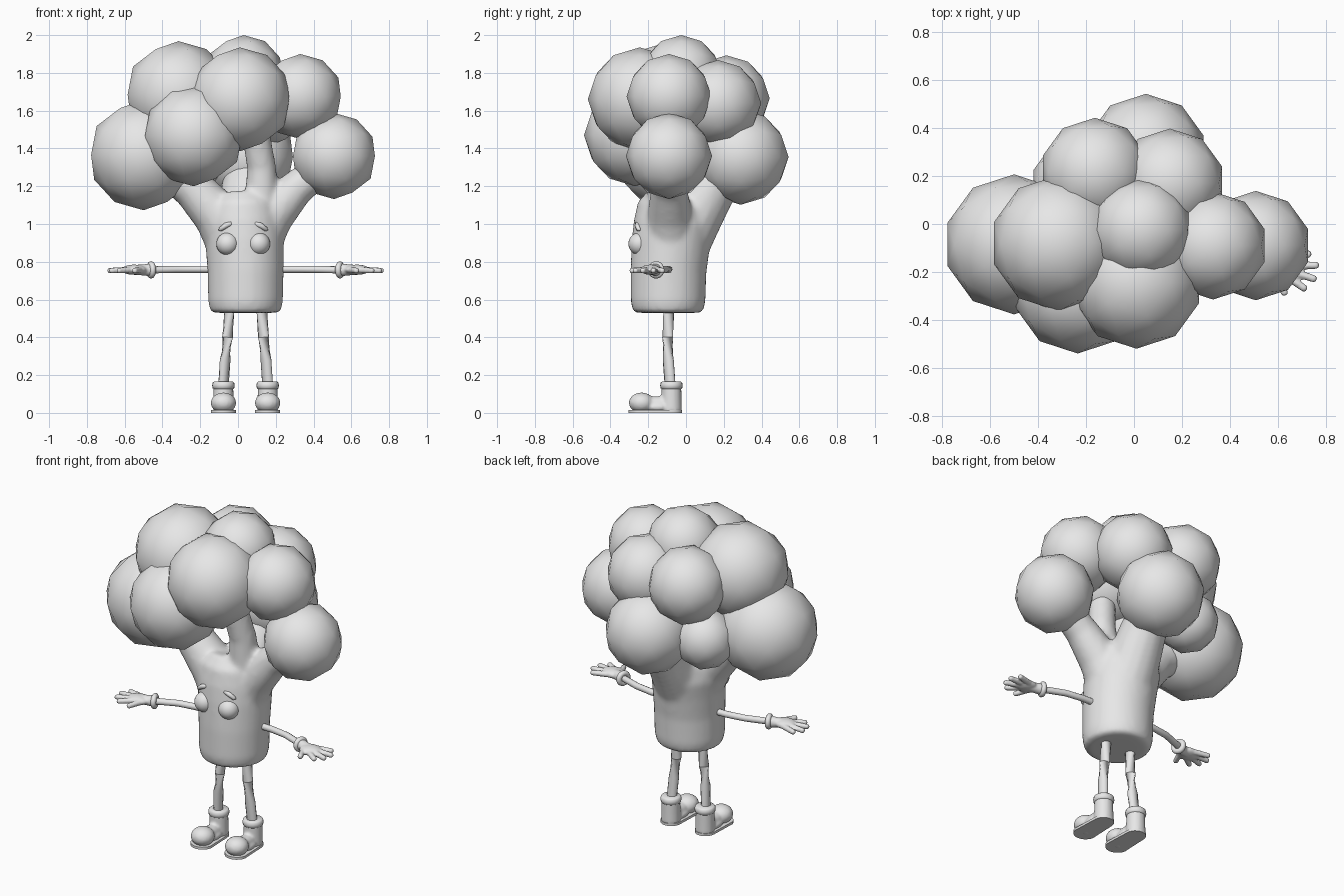
import bpy, bmesh, math
from mathutils import Vector, Matrix

if "Cube" in bpy.data.objects:
    bpy.data.objects.remove(bpy.data.objects["Cube"])

CX = 0.04  # symmetry line of the body, arms and legs
grey = bpy.data.materials.new("plain grey")
grey.diffuse_color = (0.8, 0.8, 0.8, 1)
grey.use_nodes = True
grey.node_tree.nodes["Principled BSDF"].inputs["Base Color"].default_value = grey.diffuse_color


def finish(bm, name, angle=180):
    bmesh.ops.recalc_face_normals(bm, faces=bm.faces)
    me = bpy.data.meshes.new(name)
    bm.to_mesh(me)
    bm.free()
    me.materials.append(grey)
    ob = bpy.data.objects.new(name, me)
    bpy.context.collection.objects.link(ob)
    bpy.ops.object.select_all(action='DESELECT')
    ob.select_set(True)
    bpy.context.view_layer.objects.active = ob
    bpy.ops.object.shade_smooth_by_angle(angle=math.radians(angle))
    return ob


def tube(bm, path, radii, n=16):
    """Capped round tube through the path points."""
    pts = [Vector(p) for p in path]
    rings = []
    for i, p in enumerate(pts):
        t = pts[min(i + 1, len(pts) - 1)] - pts[max(i - 1, 0)]
        rot = Vector((0, 0, 1)).rotation_difference(t.normalized())
        rings.append([bm.verts.new(p + rot @ Vector((radii[i] * math.cos(a), radii[i] * math.sin(a), 0)))
                      for a in (2 * math.pi * k / n for k in range(n))])
    for a, b in zip(rings, rings[1:]):
        for k in range(n):
            bm.faces.new((a[k], a[(k + 1) % n], b[(k + 1) % n], b[k]))
    bm.faces.new(rings[0][::-1])
    bm.faces.new(rings[-1])


def ball(bm, c, s, rot=Matrix(), u=20, v=12):
    m = Matrix.Translation(c) @ rot @ Matrix.Diagonal((*s, 1))
    bmesh.ops.create_uvsphere(bm, u_segments=u, v_segments=v, radius=1, matrix=m)


def melt(ob, voxel, steps):
    """Fuse overlapping pieces into one soft skin."""
    m = ob.modifiers.new("fuse", 'REMESH')
    m.mode, m.voxel_size, m.use_smooth_shade = 'VOXEL', voxel, True
    s = ob.modifiers.new("soften", 'SMOOTH')
    s.factor, s.iterations = 0.5, steps


# Crown florets: x, y, z, radius
florets = [(-.50, -.085, 1.365, .292), (-.235, -.27, 1.47, .27), (-.315, -.08, 1.685, .283),
           (.01, -.245, 1.66, .275), (.03, -.025, 1.785, .215), (.33, -.09, 1.675, .225),
           (.508, -.09, 1.36, .228), (.05, .29, 1.355, .253), (.15, .17, 1.64, .228),
           (-.163, .215, 1.665, .228), (-.25, .17, 1.34, .178)]
for i, (x, y, z, r) in enumerate(florets):
    bm = bmesh.new()
    bmesh.ops.create_icosphere(bm, subdivisions=2, radius=r, matrix=Matrix.Translation((x, y, z)))
    finish(bm, f"floret_{i + 1}")

# Trunk with four limbs
bm = bmesh.new()
tube(bm, [(CX, -.095, .53), (CX, -.095, .545), (CX, -.095, .59), (CX, -.093, .75), (.035, -.08, .9),
          (.03, -.065, 1.0), (.03, -.06, 1.1), (.03, -.05, 1.15)],
     [.178, .188, .198, .201, .208, .212, .195, .15], 32)
limbs = [([(-.03, -.08, .9), (-.11, -.09, 1.05), (-.24, -.09, 1.19), (-.42, -.085, 1.33)], [.14, .13, .11, .10]),
         ([(.10, -.08, .9), (.18, -.085, 1.05), (.31, -.09, 1.19), (.46, -.09, 1.31)], [.13, .12, .095, .085]),
         ([(.12, -.11, 1.0), (.125, -.115, 1.15), (.125, -.13, 1.3), (.09, -.17, 1.5)], [.10, .09, .077, .075]),
         ([(.04, -.03, .9), (.04, .05, 1.05), (.045, .13, 1.18), (.05, .23, 1.32)], [.16, .15, .135, .12])]
for path, radii in limbs:
    tube(bm, path, radii)
melt(finish(bm, "trunk"), .016, 6)

for side, tag in ((-1, "left"), (1, "right")):
    def P(dx, y, z):
        return Vector((CX + side * dx, y, z))

    # Eye
    bm = bmesh.new()
    ball(bm, (.0275 + side * .0825, -.245, .895), (.06,) * 3, u=24, v=16)
    finish(bm, tag + "_eye")

    # Brow, higher towards the middle
    bm = bmesh.new()
    tube(bm, [(.0275 + side * d, y, z) for d, y, z in
              ((.128, -.242, .968), (.12, -.25, .972), (.092, -.257, .992), (.064, -.258, 1.002), (.055, -.255, 1.0))],
         [.004, .012, .015, .012, .004], 10)
    finish(bm, tag + "_brow")

    # Arm
    bm = bmesh.new()
    tube(bm, [P(.15, -.09, .76), P(.26, -.093, .76), P(.37, -.11, .76), P(.5, -.158, .757)], [.019] * 4, 12)
    finish(bm, tag + "_arm", 60)

    # Cuff ring
    bm = bmesh.new()
    axis = Vector((side, -.35, 0)).normalized()
    q = Vector((0, 0, 1)).rotation_difference(axis)
    rows = []
    for k in range(20):
        a = 2 * math.pi * k / 20
        rows.append([bm.verts.new(P(.5, -.158, .757) + q @ Vector(
            ((.03 + .016 * math.cos(b)) * math.cos(a), (.03 + .016 * math.cos(b)) * math.sin(a), .016 * math.sin(b))))
            for b in (2 * math.pi * j / 10 for j in range(10))])
    for k in range(20):
        for j in range(10):
            r0, r1, j1 = rows[k], rows[(k + 1) % 20], (j + 1) % 10
            bm.faces.new((r0[j], r1[j], r1[j1], r0[j1]))
    finish(bm, tag + "_cuff")

    # Gloved hand: wrist, palm, four fingers and a thumb
    bm = bmesh.new()
    tube(bm, [P(.49, -.155, .757), P(.54, -.17, .757), P(.60, -.185, .757)], [.036, .03, .026])
    ball(bm, P(.59, -.188, .758), (.068, .055, .027))
    for root, tip in (((.60, -.15), (.70, -.122)), ((.62, -.175), (.732, -.172)), ((.62, -.2), (.722, -.232)),
                      ((.60, -.22), (.68, -.275)), ((.555, -.21), (.592, -.298))):
        a, b = P(*root, .757), P(*tip, .753)
        tube(bm, [a, a.lerp(b, .5), a.lerp(b, .92), b], [.017, .0165, .0155, .008], 10)
    melt(finish(bm, tag + "_hand"), .007, 2)

    # Leg
    bm = bmesh.new()
    tube(bm, [P(.085, -.09, .56), P(.095, -.097, .4), P(.108, -.094, .28), P(.118, -.083, .13)], [.029] * 4, 14)
    finish(bm, tag + "_leg", 60)

    # Boot body
    bm = bmesh.new()
    tube(bm, [P(.117, -.077, .008), P(.117, -.077, .07), P(.117, -.077, .15)], [.056, .054, .052], 20)
    tube(bm, [P(.117, -.08, .045), P(.117, -.2, .045)], [.042, .044], 20)
    ball(bm, P(.117, -.235, .053), (.068, .068, .055))
    ball(bm, P(.117, -.15, .03), (.056, .08, .03))
    melt(finish(bm, tag + "_boot"), .009, 3)

    # Boot collar
    bm = bmesh.new()
    tube(bm, [P(.117, -.077, z) for z in (.125, .13, .145, .16, .166)], [.05, .057, .06, .057, .05], 20)
    finish(bm, tag + "_boot_collar")

    # Sole: rounded outline, wider at the toe
    bm = bmesh.new()
    ring = []
    for k in range(24):
        a = 2 * math.pi * k / 24
        w = .069 if math.sin(a) < 0 else .06
        ring.append(bm.verts.new(P(.117 + w * math.cos(a), (-.235 if math.sin(a) < -1e-4 else -.08) + w * math.sin(a), 0)))
    f = bm.faces.new(ring)
    up = bmesh.ops.extrude_face_region(bm, geom=[f])
    bmesh.ops.translate(bm, vec=(0, 0, .015), verts=[v for v in up["geom"] if isinstance(v, bmesh.types.BMVert)])
    finish(bm, tag + "_sole", 30)
